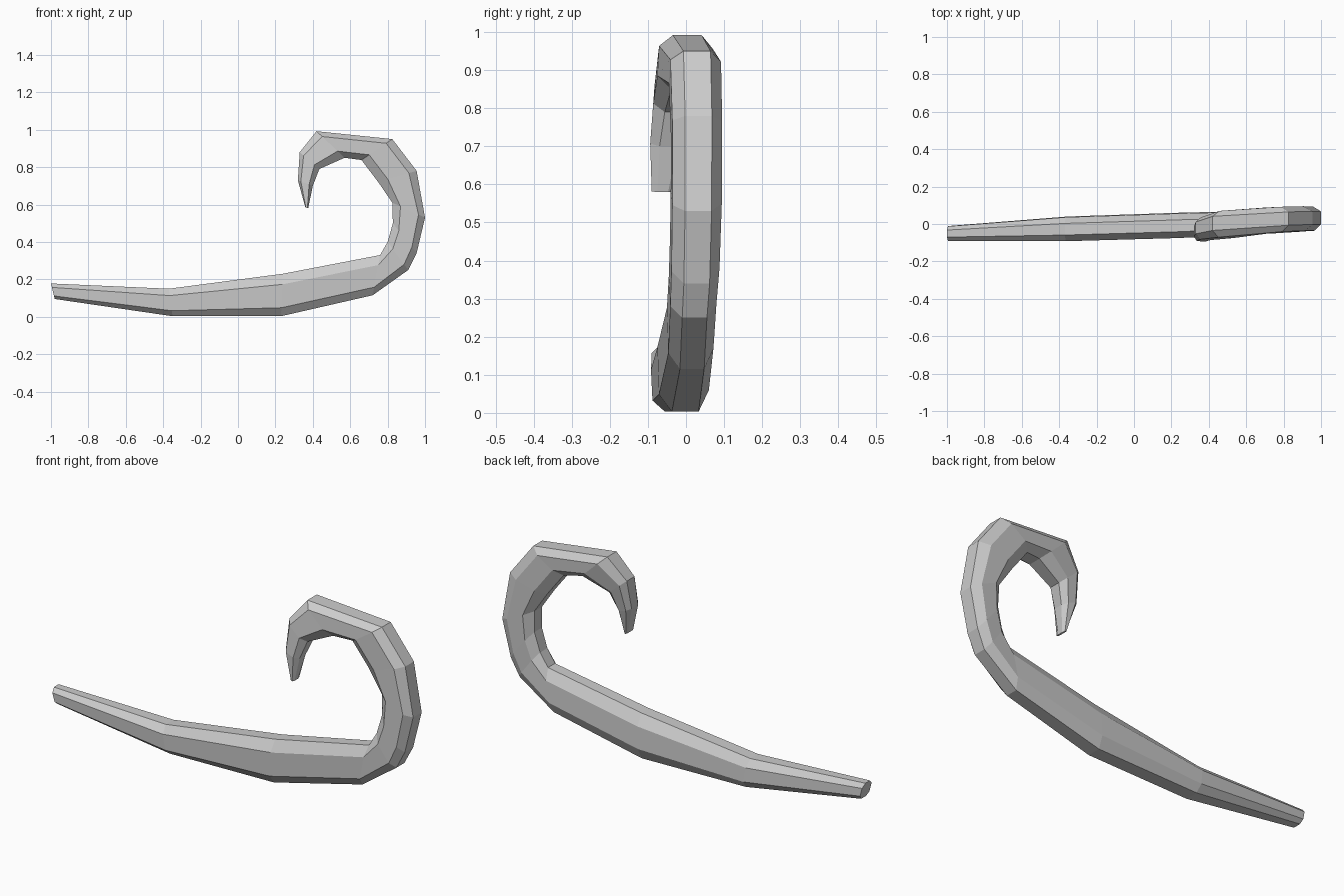
import bpy, bmesh
from mathutils import Vector

# Sections along the hook: outer x, outer z, inner x, inner z, front y, back y
SECTIONS = [
    (-0.98, 0.095, -1.00, 0.178, -0.09, -0.01),
    (-0.35, 0.003, -0.37, 0.150, -0.092, 0.04),
    (0.23, 0.003, 0.24, 0.230, -0.075, 0.06),
    (0.72, 0.115, 0.76, 0.330, -0.05, 0.072),
    (0.91, 0.250, 0.80, 0.400, -0.045, 0.08),
    (0.955, 0.340, 0.828, 0.500, -0.042, 0.088),
    (1.00, 0.530, 0.825, 0.610, -0.04, 0.094),
    (0.955, 0.780, 0.75, 0.720, -0.04, 0.095),
    (0.825, 0.950, 0.66, 0.838, -0.045, 0.092),
    (0.42, 0.992, 0.57, 0.850, -0.075, 0.07),
    (0.33, 0.880, 0.435, 0.790, -0.086, 0.035),
    (0.32, 0.730, 0.40, 0.700, -0.094, 0.005),
    (0.36, 0.585, 0.375, 0.580, -0.09, -0.03),
]
# Bevelled cross-section: (fraction outer to inner, fraction front to back)
PROFILE = [(0, 0.28), (0.2, 0.03), (0.75, 0), (1, 0.25),
           (1, 0.72), (0.75, 0.97), (0.25, 1), (0, 0.8)]

bm = bmesh.new()
rings = []
for ox, oz, ix, iz, yf, yb in SECTIONS:
    outer, inner = Vector((ox, 0, oz)), Vector((ix, 0, iz))
    ring = []
    for depth, width in PROFILE:
        p = outer.lerp(inner, depth)
        p.y = yf + (yb - yf) * width
        ring.append(bm.verts.new(p))
    rings.append(ring)

# Side faces between neighbouring sections
n = len(PROFILE)
for a, b in zip(rings, rings[1:]):
    for i in range(n):
        j = (i + 1) % n
        bm.faces.new((a[i], a[j], b[j], b[i]))

# End caps
bm.faces.new(rings[0][::-1])
bm.faces.new(rings[-1])
bmesh.ops.recalc_face_normals(bm, faces=bm.faces)

mesh = bpy.data.meshes.new("curled_hook")
bm.to_mesh(mesh)
bm.free()
hook = bpy.data.objects.new("curled_hook", mesh)
bpy.context.collection.objects.link(hook)
